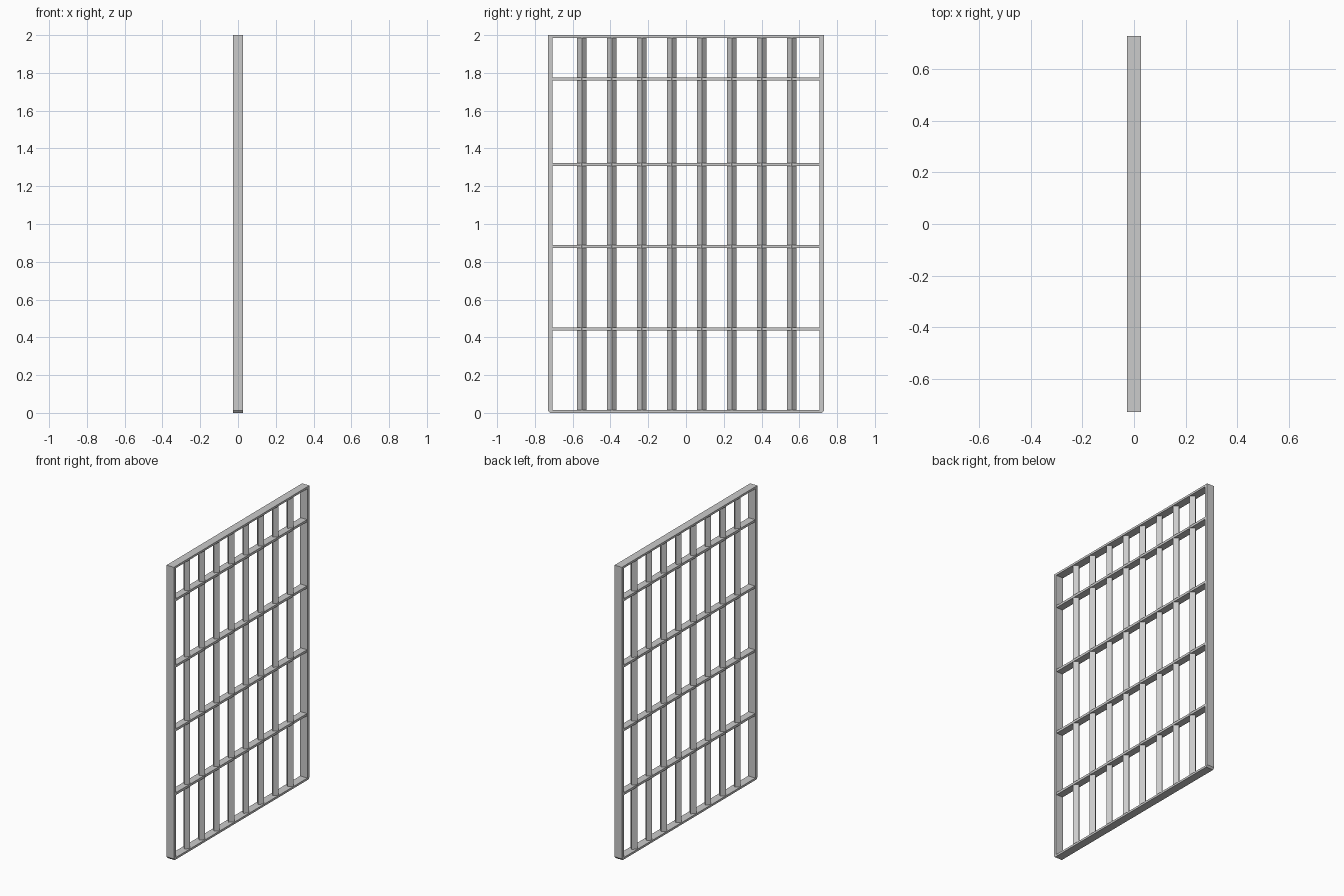
import bpy, bmesh
from mathutils import Vector

if "Cube" in bpy.data.objects:
    bpy.data.objects.remove(bpy.data.objects["Cube"])


def prism(name, profile, offset):
    """Extrude a closed flat profile along an offset."""
    bm = bmesh.new()
    face = bm.faces.new([bm.verts.new(p) for p in profile])
    ext = bmesh.ops.extrude_face_region(bm, geom=[face], use_keep_orig=True)
    verts = [g for g in ext["geom"] if isinstance(g, bmesh.types.BMVert)]
    bmesh.ops.translate(bm, verts=verts, vec=Vector(offset))
    bmesh.ops.recalc_face_normals(bm, faces=bm.faces)
    mesh = bpy.data.meshes.new(name)
    bm.to_mesh(mesh)
    bm.free()
    obj = bpy.data.objects.new(name, mesh)
    bpy.context.collection.objects.link(obj)
    return obj


def rail(name, z0, z1, half_depth):
    """Horizontal rail spanning between the side posts."""
    d, w = half_depth, INNER
    return prism(name, [(-d, -w, z0), (-d, w, z0), (-d, w, z1), (-d, -w, z1)],
                 (2 * d, 0, 0))


OUTER, INNER, DEPTH, HEIGHT = 0.73, 0.708, 0.0275, 2.0

# Side posts with clipped lower outer corners
for side, label in ((-1, "left"), (1, "right")):
    pts = [(INNER, 0), (OUTER - 0.01, 0), (OUTER, 0.012), (OUTER, HEIGHT), (INNER, HEIGHT)]
    prism(f"{label}_post", [(-DEPTH, side * y, z) for y, z in pts], (2 * DEPTH, 0, 0))

# Top and bottom of the outer frame
rail("top_rail", HEIGHT - 0.014, HEIGHT, DEPTH)
rail("bottom_rail", 0, 0.014, DEPTH)

# Cross rails
for i, z in enumerate((0.445, 0.88, 1.315, 1.767)):
    rail(f"cross_rail_{i + 1}", z - 0.008, z + 0.008, 0.0245)

# Square upright bars turned edge-on
R = 0.0255
for i in range(8):
    y = -0.551 + i * 0.1587
    prism(f"upright_bar_{i + 1}",
          [(R, y, 0.008), (0, y + R, 0.008), (-R, y, 0.008), (0, y - R, 0.008)],
          (0, 0, HEIGHT - 0.016))
